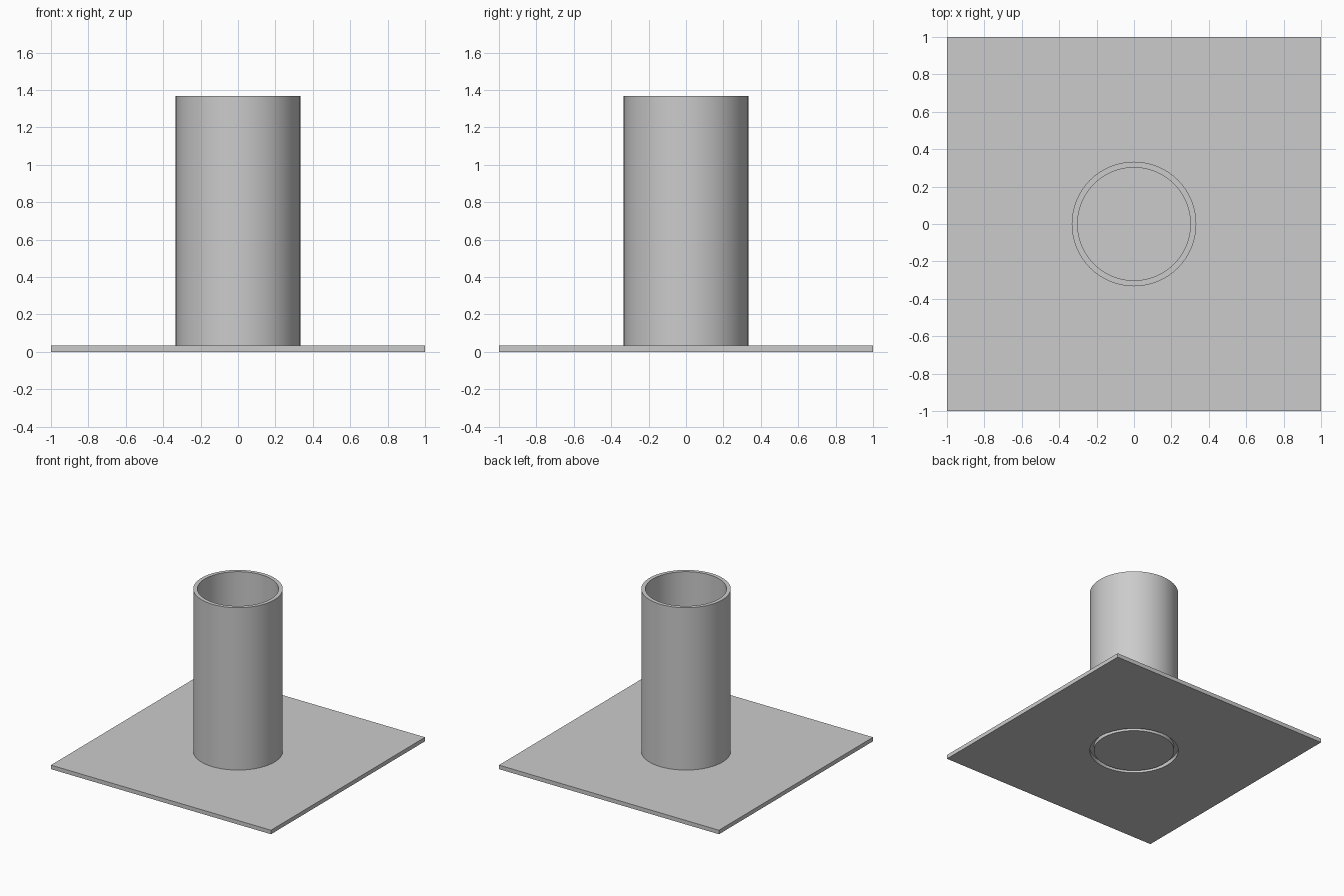
import bpy
import bmesh
from math import cos, sin, pi, radians

SEGMENTS = 64
PLATE_TOP = 0.033
PIPE_TOP = 1.367
OUTER_R = 0.333
INNER_R = 0.302

if "Cube" in bpy.data.objects:
    bpy.data.objects.remove(bpy.data.objects["Cube"], do_unlink=True)

steel = bpy.data.materials.new("plain grey")
steel.use_nodes = True
grey = (0.6, 0.6, 0.6, 1)
steel.diffuse_color = grey
steel.node_tree.nodes["Principled BSDF"].inputs["Base Color"].default_value = grey


def ring(bm, radius, z, square=False):
    """Ring of vertices, optionally pushed out onto a square outline."""
    verts = []
    for i in range(SEGMENTS):
        a = 2 * pi * i / SEGMENTS
        c, s = cos(a), sin(a)
        k = radius / max(abs(c), abs(s)) if square else radius
        verts.append(bm.verts.new((c * k, s * k, z)))
    return verts


def finish(bm, name):
    bmesh.ops.recalc_face_normals(bm, faces=bm.faces)
    mesh = bpy.data.meshes.new(name)
    bm.to_mesh(mesh)
    bm.free()
    mesh.materials.append(steel)
    obj = bpy.data.objects.new(name, mesh)
    bpy.context.collection.objects.link(obj)
    bpy.ops.object.select_all(action='DESELECT')
    obj.select_set(True)
    bpy.context.view_layer.objects.active = obj
    bpy.ops.object.shade_smooth_by_angle(angle=radians(30))


def hollow_solid(name, inner, outer, bottom, top, square=False):
    """Solid with a round hole and a round or square outside."""
    bm = bmesh.new()
    loops = [ring(bm, inner, bottom), ring(bm, outer, bottom, square),
             ring(bm, outer, top, square), ring(bm, inner, top)]
    for a, b in zip(loops, loops[1:] + loops[:1]):
        for i in range(SEGMENTS):
            j = (i + 1) % SEGMENTS
            bm.faces.new((a[i], a[j], b[j], b[i]))
    finish(bm, name)


def disc(name, radius, bottom, top):
    bm = bmesh.new()
    low, high = ring(bm, radius, bottom), ring(bm, radius, top)
    bm.faces.new(low)
    bm.faces.new(high)
    for i in range(SEGMENTS):
        j = (i + 1) % SEGMENTS
        bm.faces.new((low[i], low[j], high[j], high[i]))
    finish(bm, name)


# Square plate with a round hole under the pipe
hollow_solid("base_plate", OUTER_R, 1, 0, PLATE_TOP, square=True)
# Floor disc inside the hole, leaving a ring groove underneath
disc("floor_disc", INNER_R, 0, PLATE_TOP)
# Upright open pipe
hollow_solid("pipe", INNER_R, OUTER_R, PLATE_TOP, PIPE_TOP)
